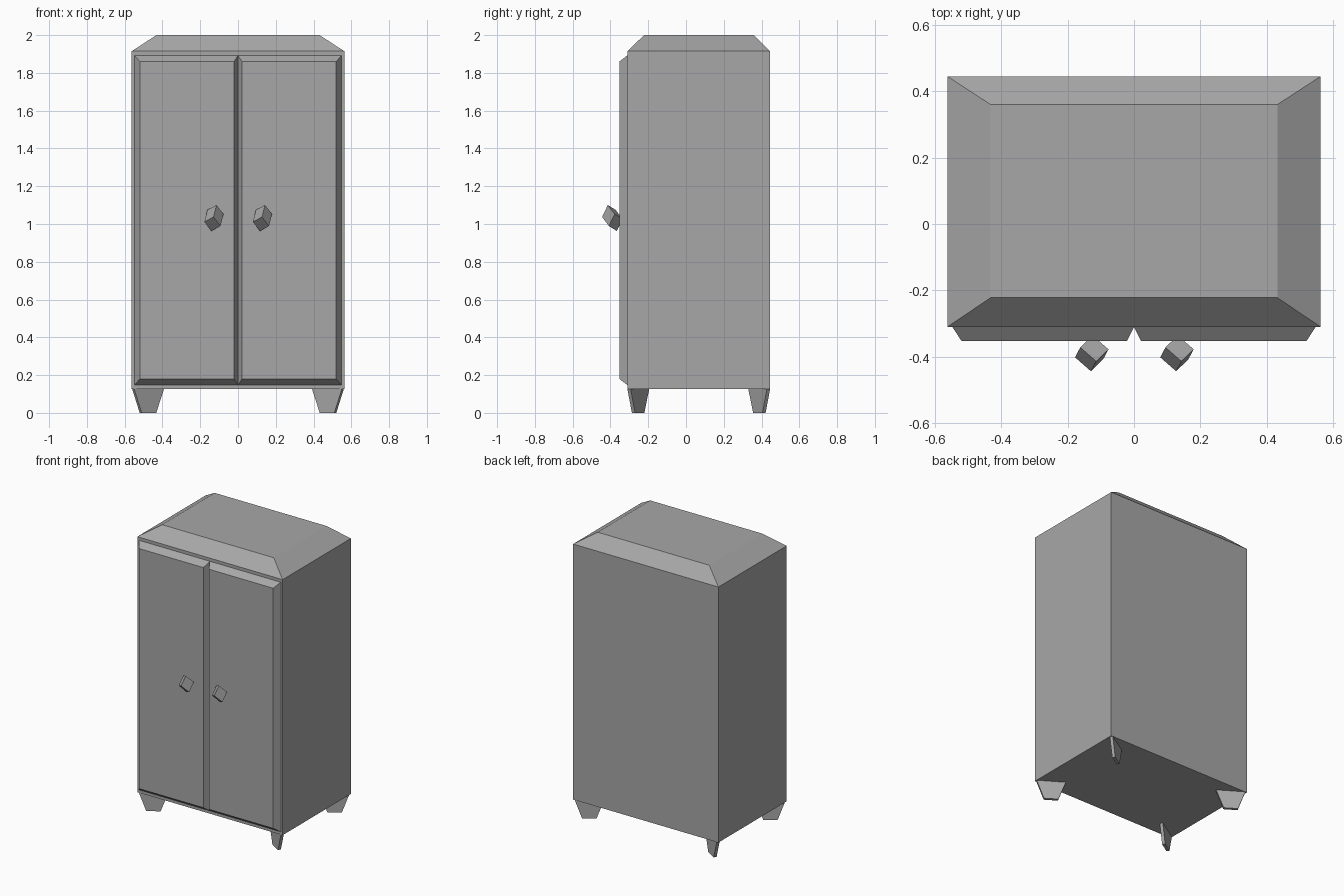
import bpy
from mathutils import Vector

if "Cube" in bpy.data.objects:
    bpy.data.objects.remove(bpy.data.objects["Cube"])

grey = bpy.data.materials.new("grey")
grey.diffuse_color = (0.39, 0.39, 0.39, 1)
grey.use_nodes = True
grey.node_tree.nodes["Principled BSDF"].inputs["Base Color"].default_value = grey.diffuse_color

BOX_FACES = [(3, 2, 1, 0), (4, 5, 6, 7), (0, 1, 5, 4),
             (1, 2, 6, 5), (2, 3, 7, 6), (3, 0, 4, 7)]


def make(name, verts, faces):
    mesh = bpy.data.meshes.new(name)
    mesh.from_pydata(verts, [], faces)
    mesh.materials.append(grey)
    obj = bpy.data.objects.new(name, mesh)
    bpy.context.collection.objects.link(obj)
    return obj


def rect(x0, x1, y0, y1, z):
    return [(x0, y0, z), (x1, y0, z), (x1, y1, z), (x0, y1, z)]


# Cabinet body with a hipped top
X, Y0, Y1 = 0.5625, -0.31, 0.445
Z0, Z1 = 0.127, 1.915
body = (rect(-X, X, Y0, Y1, Z0) + rect(-X, X, Y0, Y1, Z1)
        + rect(-0.432, 0.432, -0.222, 0.36, 2.0))
sides = [(r + i, r + (i + 1) % 4, r + 4 + (i + 1) % 4, r + 4 + i)
         for r in (0, 4) for i in range(4)]
make("cabinet_body", body, sides + [(3, 2, 1, 0), (8, 9, 10, 11)])


# Doors with sloped edges that meet in a central groove
def door(name, back_x, front_x):
    def ring(x, y, z0, z1):
        a, b = sorted(x)
        return [(a, y, z0), (a, y, z1), (b, y, z1), (b, y, z0)]
    verts = ring(back_x, Y0, 0.147, 1.893) + ring(front_x, -0.353, 0.18, 1.86)
    make(name, verts, [f[::-1] for f in BOX_FACES])


for side, s in (("left", -1), ("right", 1)):
    door(side + "_door", (0, s * 0.548), (s * 0.021, s * 0.52))

# Tilted block handles: near corner plus three edge directions
a = Vector((0.016, 0.030, 0.0635))
b = Vector((-0.048, 0.042, -0.026))
c = Vector((0.037, 0.036, -0.048))
for side, x in (("left", -0.130), ("right", 0.127)):
    p = Vector((x, -0.444, 1.037))
    base = [p, p + b, p + b + c, p + c]
    make(side + "_handle", base + [v + a for v in base],
         [f[::-1] for f in BOX_FACES])


# Thin tapered feet set diagonally under the corners
def foot(name, sx, sy):
    cy = (Y0 + Y1) / 2
    half = (Y1 - Y0) / 2

    def ring(out, inn, z):
        p = Vector((sx * out[0], cy + sy * (half - out[1]), z))
        q = Vector((sx * inn[0], cy + sy * (half - inn[1]), z))
        d = (q - p).normalized()
        n = Vector((-d.y, d.x, 0)) * 0.01
        return [p - n, q - n, q + n, p + n]
    make(name, ring((0.515, 0.032), (0.438, 0.081), 0)
         + ring((0.555, 0.008), (0.397, 0.107), Z0), BOX_FACES)


for sx, nx in ((-1, "left"), (1, "right")):
    for sy, ny in ((-1, "front"), (1, "back")):
        foot(f"{ny}_{nx}_foot", sx, sy)
